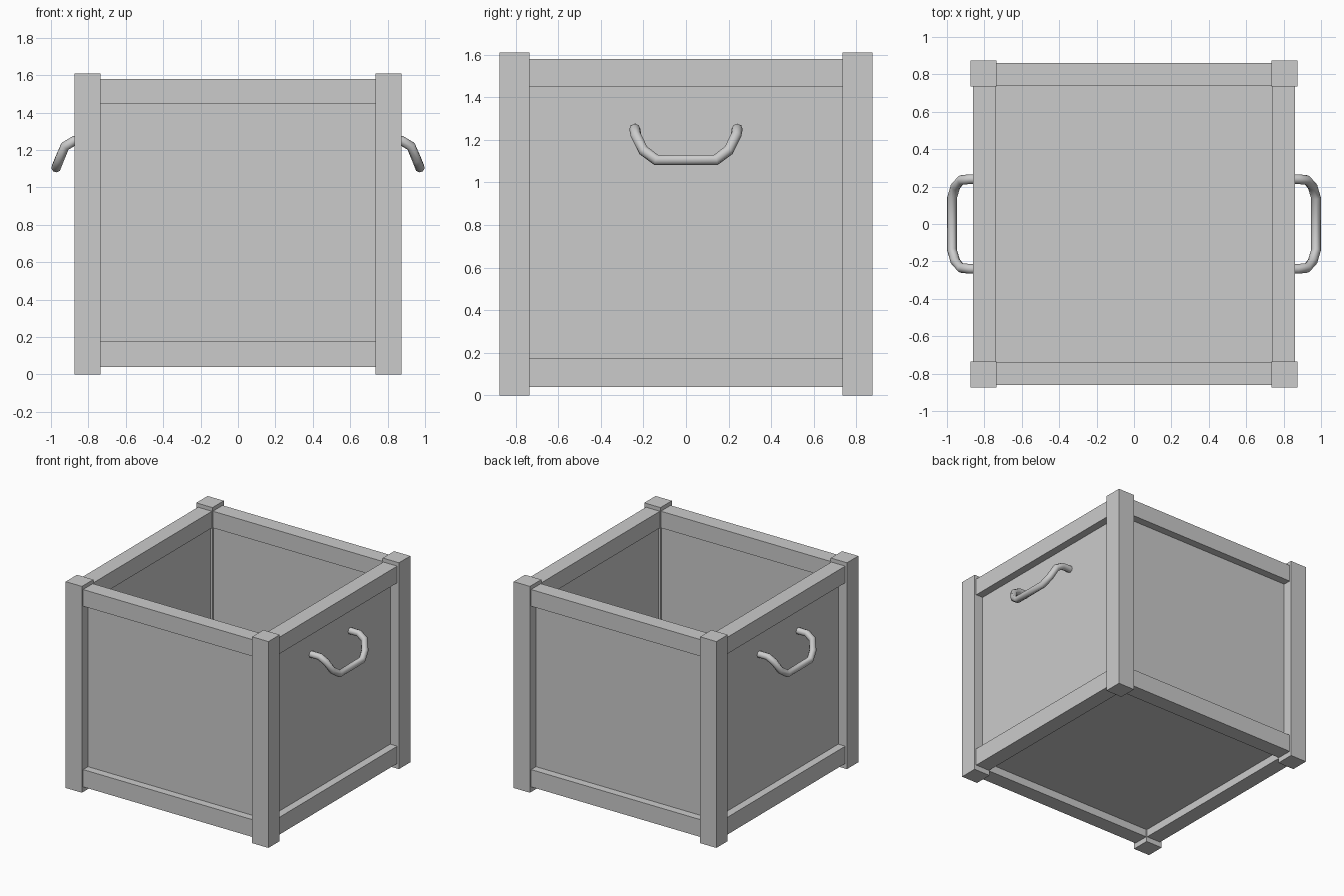
import bpy
from mathutils import Vector

cube = bpy.data.objects.get("Cube")
if cube:
    bpy.data.objects.remove(cube, do_unlink=True)

grey = bpy.data.materials.new("plain grey")
grey.use_nodes = True
grey.diffuse_color = (0.6, 0.6, 0.6, 1)
grey.node_tree.nodes["Principled BSDF"].inputs["Base Color"].default_value = (0.6, 0.6, 0.6, 1)


def box(name, low, high):
    """Axis-aligned box between two opposite corners."""
    low, high = Vector(low), Vector(high)
    bpy.ops.mesh.primitive_cube_add(size=1, location=(low + high) / 2)
    obj = bpy.context.object
    obj.name = name
    obj.scale = high - low
    bpy.ops.object.transform_apply(location=False, rotation=False, scale=True)
    obj.data.materials.append(grey)
    return obj


POST_IN, POST_OUT, HEIGHT = 0.735, 0.875, 1.61
RAIL_IN, RAIL_OUT = 0.74, 0.86
PANEL_IN, PANEL_OUT = 0.75, 0.80


def wall_box(name, side, half, inner, outer, bottom, top):
    """Box running along one wall of the crate."""
    a, b = inner, outer
    if side in ("front", "right"):
        a, b = -outer, -inner
    if side in ("front", "back"):
        box(f"{side}_{name}", (-half, a, bottom), (half, b, top))
    else:
        box(f"{side}_{name}", (a, -half, bottom), (b, half, top))


# Corner posts
for x_name, sx in (("left", 1), ("right", -1)):
    for y_name, sy in (("front", -1), ("back", 1)):
        mid = (POST_IN + POST_OUT) / 2
        r = (POST_OUT - POST_IN) / 2
        box(f"{y_name}_{x_name}_post", (sx * mid - r, sy * mid - r, 0),
            (sx * mid + r, sy * mid + r, HEIGHT))

# Rails and recessed panels
for side in ("front", "back", "left", "right"):
    wall_box("bottom_rail", side, POST_IN, RAIL_IN, RAIL_OUT, 0.04, 0.175)
    wall_box("top_rail", side, POST_IN, RAIL_IN, RAIL_OUT, 1.45, 1.58)
    wall_box("panel", side, 0.745, PANEL_IN, PANEL_OUT, 0.17, 1.455)

# Floor
box("floor", (-RAIL_IN, -RAIL_IN, 0.10), (RAIL_IN, RAIL_IN, 0.14))

# Bent tube handles
half_path = [(0.78, 0.24, 1.25), (0.875, 0.24, 1.25), (0.925, 0.235, 1.22),
             (0.955, 0.20, 1.15), (0.973, 0.14, 1.105)]
path = half_path + [(x, -y, z) for x, y, z in reversed(half_path)]
for name, sx in (("left", 1), ("right", -1)):
    curve = bpy.data.curves.new(f"{name}_handle", "CURVE")
    curve.dimensions = "3D"
    curve.bevel_depth = 0.026
    curve.bevel_resolution = 2
    curve.use_fill_caps = True
    spline = curve.splines.new("POLY")
    spline.points.add(len(path) - 1)
    for point, (x, y, z) in zip(spline.points, path):
        point.co = (sx * x, y, z, 1)
    curve.materials.append(grey)
    handle = bpy.data.objects.new(f"{name}_handle", curve)
    bpy.context.collection.objects.link(handle)
    bpy.ops.object.select_all(action="DESELECT")
    handle.select_set(True)
    bpy.context.view_layer.objects.active = handle
    bpy.ops.object.convert(target="MESH")
    bpy.ops.object.shade_smooth_by_angle(angle=0.9)
